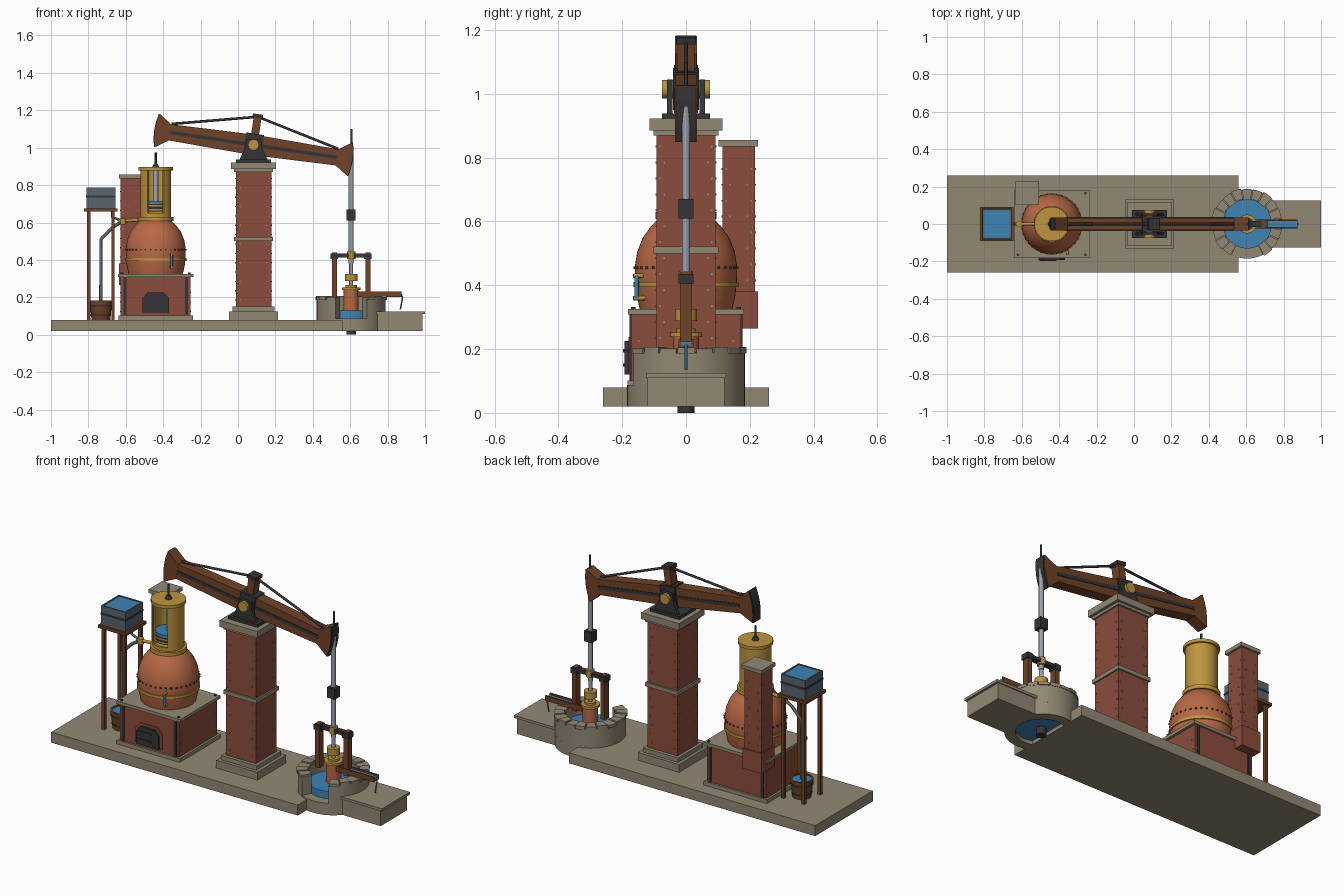
import bpy, bmesh, math
from mathutils import Vector

old = bpy.data.objects.get("Cube")
if old:
    bpy.data.objects.remove(old, do_unlink=True)


def material(name, r, g, b):
    m = bpy.data.materials.new(name)
    m.use_nodes = True
    m.diffuse_color = (r, g, b, 1)
    m.node_tree.nodes["Principled BSDF"].inputs["Base Color"].default_value = (r, g, b, 1)
    return m


STONE = material("stone", .29, .25, .175)
BRICK = material("brick", .26, .075, .045)
COPPER = material("copper", .48, .14, .06)
BRASS = material("brass", .52, .30, .05)
WOOD = material("wood", .16, .055, .02)
IRON = material("iron", .035, .035, .038)
STEEL = material("steel", .34, .37, .41)
WATER = material("water", .05, .23, .46)
LEAD = material("lead", .10, .13, .155)
smooth = []


def finish(name, mat, bm, rounded=False):
    bmesh.ops.recalc_face_normals(bm, faces=bm.faces)
    me = bpy.data.meshes.new(name)
    bm.to_mesh(me)
    bm.free()
    me.materials.append(mat)
    ob = bpy.data.objects.new(name, me)
    bpy.context.collection.objects.link(ob)
    if rounded:
        smooth.append(ob)
    return ob


def add_cube(bm, c, s):
    for v in bmesh.ops.create_cube(bm, size=1)["verts"]:
        v.co = Vector([v.co[i] * s[i] + c[i] for i in range(3)])


def box(name, mat, x, y, z0, z1, hx, hy):
    """Block from its centre, half widths and height range."""
    bm = bmesh.new()
    add_cube(bm, (x, y, (z0 + z1) / 2), (2 * hx, 2 * hy, z1 - z0))
    return finish(name, mat, bm)


def cubes(name, mat, centres, s):
    bm = bmesh.new()
    for c in centres:
        add_cube(bm, c, s)
    return finish(name, mat, bm)


def lathe(name, mat, x, y, profile, a0=0, a1=360, closed=False, n=40):
    """Turn an (r, z) profile between two angles; closed profiles make solid walls."""
    bm = bmesh.new()
    full = a1 - a0 >= 360
    rings = []
    for i in range(n if full else n + 1):
        a = math.radians(a0 + (a1 - a0) * i / n)
        rings.append([bm.verts.new((x + r * math.cos(a), y + r * math.sin(a), z)) for r, z in profile])
    k = len(profile)
    for i in range(n):
        p, q = rings[i], rings[(i + 1) % len(rings)]
        for j in range(k if closed else k - 1):
            bm.faces.new((p[j], q[j], q[(j + 1) % k], p[(j + 1) % k]))
    if closed and not full:
        bm.faces.new(rings[0])
        bm.faces.new(rings[-1])
    bmesh.ops.remove_doubles(bm, verts=bm.verts, dist=1e-5)
    return finish(name, mat, bm, True)


def drum(name, mat, x, y, z0, z1, r, r2=None):
    return lathe(name, mat, x, y, [(0, z0), (r, z0), (r2 or r, z1), (0, z1)])


def wall(name, mat, x, y, r0, r1, z0, z1, a0=0, a1=360, n=40):
    return lathe(name, mat, x, y, [(r0, z0), (r1, z0), (r1, z1), (r0, z1)], a0, a1, True, n)


def rod(name, mat, points, r):
    cu = bpy.data.curves.new(name, "CURVE")
    cu.dimensions = "3D"
    cu.bevel_depth, cu.bevel_resolution, cu.use_fill_caps = r, 2, True
    sp = cu.splines.new("POLY")
    sp.points.add(len(points) - 1)
    for p, c in zip(sp.points, points):
        p.co = (*c, 1)
    cu.materials.append(mat)
    ob = bpy.data.objects.new(name, cu)
    bpy.context.collection.objects.link(ob)
    return ob


def prism(name, mat, outline, y0, y1):
    """Extrude an (x, z) outline along y."""
    bm = bmesh.new()
    f = bm.faces.new([bm.verts.new((x, y0, z)) for x, z in outline])
    new = bmesh.ops.extrude_face_region(bm, geom=[f])["geom"]
    bmesh.ops.translate(bm, vec=(0, y1 - y0, 0), verts=[v for v in new if isinstance(v, bmesh.types.BMVert)])
    return finish(name, mat, bm)


def studs(name, x, y, z0, z1, hx, hy):
    """Small pale headers up the corners of a brick block."""
    pts = []
    for i in range(int((z1 - z0) / .05)):
        z = z0 + .025 + .05 * i
        inset = .012 if i % 2 else .024
        for sx in (-1, 1):
            for sy in (-1, 1):
                pts += [(x + sx * hx, y + sy * (hy - inset), z), (x + sx * (hx - inset), y + sy * hy, z)]
    cubes(name, STONE, pts, (.006, .006, .006))


# Ground slab and side landing
box("ground_slab", STONE, -.22, 0, .02, .08, .78, .26)
box("landing", STONE, .865, 0, .02, .11, .122, .12)
box("landing_cap", STONE, .868, 0, .11, .125, .132, .126)

# Well with a front opening
W = .605
wall("well_lower_wall", STONE, W, 0, .13, .185, .02, .088)
wall("well_upper_wall", STONE, W, 0, .13, .185, .088, .19, -63, 243)
for i in range(17):
    a = -62 + 18 * i
    wall("rim_stone", STONE, W, 0, .128 + .006 * (i % 2), .187 + .005 * (i % 3 == 0),
         .186, .202 + .004 * (i % 2), a, a + 16.5, 3)
drum("well_water", WATER, W, 0, .04, .13, .131)
drum("suction_pipe", IRON, W, 0, 0, .06, .026)

# Pump barrel, frame and spout
drum("pump_barrel", COPPER, W, 0, .12, .24, .04)
drum("pump_flange", BRASS, W, 0, .238, .252, .05)
drum("pump_collar", BRASS, W, 0, .252, .265, .03)
drum("pump_cup", BRASS, W, 0, .288, .325, .034)
rod("pump_plunger", STEEL, [(W, 0, .24), (W, 0, .4)], .011)
for s in (-1, 1):
    box("pump_post", WOOD, W + .09 * s, 0, .19, .44, .013, .019)
    box("post_cap", IRON, W + .09 * s, 0, .405, .435, .02, .023)
box("pump_crossbar", IRON, W, 0, .414, .434, .1, .016)
drum("crossbar_bush", BRASS, W, 0, .405, .445, .022)
box("spout_floor", WOOD, .755, 0, .203, .211, .12, .022)
for s in (-1, 1):
    box("spout_side", WOOD, .755, .019 * s, .203, .232, .12, .004)
box("spout_water", WATER, .79, 0, .211, .223, .085, .015)
rod("falling_water", WATER, [(.872, 0, .215), (.88, 0, .2), (.868, 0, .135)], .004)

# Pump rod
rod("pump_rod", STEEL, [(W, 0, .38), (W, 0, .96)], .013)
box("rod_weight", IRON, W, 0, .61, .67, .024, .024)
rod("pump_chain", IRON, [(W + .002, 0, .94), (W + .002, 0, 1.1)], .006)
box("chain_shackle", IRON, W, 0, .94, .99, .009, .012)

# Beam column
C = .083
box("column_plinth", STONE, C, 0, .08, .125, .13, .13)
box("column_step", STONE, C, 0, .125, .15, .112, .112)
box("column_shaft", BRICK, C, 0, .15, .885, .095, .093)
box("column_belt", STONE, C, 0, .5, .522, .104, .102)
box("column_neck", STONE, C, 0, .87, .89, .104, .102)
box("column_cap", STONE, C, 0, .885, .922, .12, .115)
studs("column_headers", C, 0, .16, .87, .095, .093)

# Bearing
box("bearing_plate", IRON, C, 0, .92, .938, .093, .075)
for s in (-1, 1):
    prism("bearing_cheek", IRON, [(C - .075, .935), (C + .075, .935), (C + .045, 1.0),
                                  (C + .04, 1.045), (C - .04, 1.045), (C - .045, 1.0)], s * .043, s * .06)
trunnion = drum("trunnion", BRASS, 0, 0, -.076, .076, .029)
trunnion.rotation_euler.x = math.pi / 2
trunnion.location = (C, 0, 1.015)

# Tilted rocking beam
parts = [
    prism("beam", WOOD, [(-.47, -.043), (0, -.055), (.47, -.043), (.47, .043), (0, .055), (-.47, .043)], -.033, .033),
    box("beam_strap", IRON, 0, 0, -.009, .009, .45, .037),
    box("beam_collar", IRON, 0, 0, -.06, .06, .048, .041),
    box("king_post", WOOD, 0, 0, .05, .148, .021, .026),
    box("king_post_cap", IRON, 0, 0, .146, .166, .028, .031),
    rod("truss_rod", IRON, [(-.45, 0, .046), (0, 0, .152), (.45, 0, .046)], .007),
]
for s in (-1, 1):
    arc = [(s * (.532 - 1.5 * t * t), t) for t in (-.09, -.045, 0, .045, .09)]
    parts.append(prism("arch_head", WOOD, [(s * .45, .043), (s * .45, -.043)] + arc, -.034, .034))
    outer = [(x + s * .005, z) for x, z in reversed(arc)]
    parts.append(prism("arch_plate", IRON, arc + outer, -.03, .03))
for ob in parts:
    ob.location = (C, 0, 1.015)
    ob.rotation_euler.y = math.radians(8.5)

# Furnace house
B = -.44
box("furnace_plinth", STONE, B, 0, .08, .102, .2, .183)
box("furnace", BRICK, B, 0, .1, .31, .187, .172)
box("furnace_slab", STONE, B, 0, .308, .325, .202, .182)
studs("furnace_headers", B, 0, .1, .3, .187, .172)
for sx in (-1, 1):
    for sy in (-1, 1):
        box("corner_strap", IRON, B + .165 * sx, .17 * sy, .1, .308, .008, .007)
        drum("slab_bolt", IRON, B + .18 * sx, .165 * sy, .325, .332, .007)
arch = [(-.07, .12), (.07, .12), (.07, .195), (.045, .225), (-.045, .225), (-.07, .195)]
prism("door_surround", BRICK, [(B + x * 1.2, .12 + (z - .12) * 1.12) for x, z in arch], -.18, -.17)
prism("furnace_door", IRON, [(B + x, z) for x, z in arch], -.192, -.17)
for z in (.145, .19):
    box("door_hinge", IRON, B - .02, -.193, z, z + .01, .045, .004)

# Boiler
lathe("boiler", COPPER, B, 0, [(0, .325), (.145, .325), (.155, .37), (.16, .42), (.16, .46), (.153, .505),
                               (.135, .55), (.108, .587), (.085, .61), (0, .62)], n=48)
wall("boiler_band", BRASS, B, 0, .15, .164, .394, .41)
ring = [math.tau * i / 36 for i in range(36)]
cubes("boiler_rivets", IRON, [(B + .16 * math.cos(a), .16 * math.sin(a), .455) for a in ring], (.008, .008, .008))
rod("gauge_glass", WATER, [(B + .085, -.155, .36), (B + .085, -.155, .43)], .007)
for z in (.36, .43):
    rod("gauge_fitting", BRASS, [(B + .08, -.13, z), (B + .085, -.165, z)], .007)

# Steam cylinder with a front opening
drum("cylinder_foot", BRASS, B, 0, .608, .63, .096)
wall("cylinder_base", BRASS, B, 0, .07, .082, .63, .65)
wall("cylinder_wall", BRASS, B, 0, .07, .082, .65, .88, -58, 238)
drum("cylinder_lid", BRASS, B, 0, .878, .896, .092)
drum("piston", IRON, B, 0, .66, .7, .069)
for z in (.665, .685):
    wall("piston_ring", BRASS, B, 0, .06, .0705, z, z + .008)
drum("piston_seal_water", WATER, B, 0, .7, .716, .069)
rod("piston_rod", STEEL, [(B, 0, .7), (B, 0, .885)], .014)
drum("stuffing_box", IRON, B, 0, .894, .915, .02, .01)
rod("piston_chain", IRON, [(B, 0, .89), (B, 0, .975)], .006)

# Chimney
box("chimney", BRICK, -.575, .165, .3, .838, .053, .051)
box("chimney_foot", BRICK, -.575, .165, .265, .38, .06, .06)
box("chimney_cap", STONE, -.573, .164, .835, .856, .064, .062)
studs("chimney_headers", -.575, .165, .39, .83, .053, .051)

# Water tank on its stand
T = -.733
box("tank_platform", WOOD, T, 0, .66, .676, .09, .092)
for sx in (-1, 1):
    for sy in (-1, 1):
        box("stand_leg", WOOD, T + .065 * sx, .072 * sy, .08, .66, .009, .009)
    box("tank_side", LEAD, T + .073 * sx, 0, .676, .787, .004, .08)
    box("tank_end", LEAD, T, .076 * sx, .676, .787, .077, .004)
box("tank_water", WATER, T, 0, .678, .783, .07, .073)
box("tank_band", IRON, T, 0, .735, .745, .079, .082)

# Bucket and piping
drum("bucket", WOOD, T, 0, .08, .172, .05, .06)
wall("bucket_rim", WOOD, T, 0, .051, .061, .165, .182)
drum("bucket_water", WATER, T, 0, .17, .177, .052)
for z, r in ((.1, .0545), (.15, .0605)):
    wall("bucket_hoop", IRON, T, 0, r - .012, r, z, z + .01)
rod("drain_pipe", LEAD, [(T, 0, .18), (T, 0, .51), (-.67, 0, .575), (-.62, 0, .605)], .009)
rod("tank_pipe", LEAD, [(T + .06, 0, .665), (T + .06, 0, .63), (-.62, 0, .608)], .007)
rod("injection_pipe", BRASS, [(-.64, 0, .607), (-.52, 0, .615)], .009)
drum("injection_valve", BRASS, -.615, 0, .59, .622, .016)

# Soft shading on turned parts
bpy.ops.object.select_all(action="DESELECT")
for ob in smooth:
    ob.select_set(True)
bpy.context.view_layer.objects.active = smooth[0]
bpy.ops.object.shade_smooth_by_angle(angle=math.radians(35))
